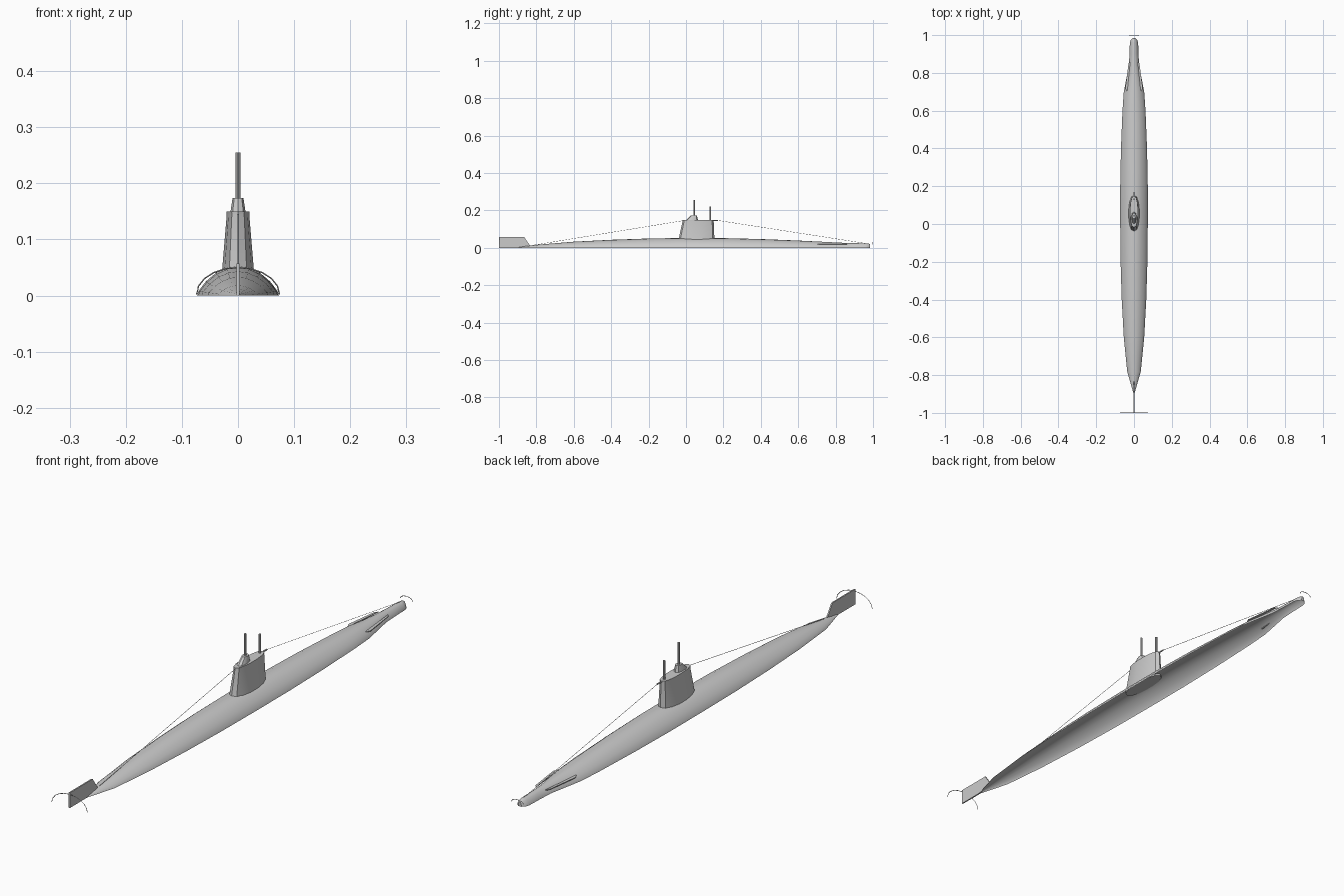
import bpy, bmesh, math
from mathutils import Vector

if "Cube" in bpy.data.objects:
    bpy.data.objects.remove(bpy.data.objects["Cube"])


def make(name, verts, faces, smooth=False):
    me = bpy.data.meshes.new(name)
    me.from_pydata(verts, [], faces)
    bm = bmesh.new()
    bm.from_mesh(me)
    bmesh.ops.remove_doubles(bm, verts=bm.verts, dist=1e-6)
    bmesh.ops.recalc_face_normals(bm, faces=bm.faces)
    bm.to_mesh(me)
    bm.free()
    ob = bpy.data.objects.new(name, me)
    bpy.context.collection.objects.link(ob)
    if smooth:
        bpy.ops.object.select_all(action='DESELECT')
        ob.select_set(True)
        bpy.context.view_layer.objects.active = ob
        bpy.ops.object.shade_smooth_by_angle(angle=math.radians(35))
    return ob


def loft(name, rings, closed=True, caps=True, smooth=True):
    n = len(rings[0])
    verts = [v for r in rings for v in r]
    faces = []
    for i in range(len(rings) - 1):
        for j in range(n if closed else n - 1):
            k = (j + 1) % n
            faces.append((i * n + j, i * n + k, (i + 1) * n + k, (i + 1) * n + j))
    if caps:
        faces += [tuple(range(n)), tuple(range((len(rings) - 1) * n, len(rings) * n))]
    return make(name, verts, faces, smooth)


def oval(y0, y1, half, z, n=14, power=0.75):
    cy, ry = (y0 + y1) / 2, (y1 - y0) / 2
    out = []
    for i in range(n):
        a = math.tau * i / n
        c, s = math.cos(a), math.sin(a)
        out.append((half * math.copysign(abs(s) ** power, s), cy + ry * c, z))
    return out


def tube(name, points, r, n=6):
    rings = []
    for i, p in enumerate(points):
        d = Vector(points[min(i + 1, len(points) - 1)]) - Vector(points[max(i - 1, 0)])
        d.normalize()
        u = d.cross(Vector((0.3, 0, 1) if abs(d.z) < 0.9 else (0, 1, 0))).normalized()
        w = d.cross(u)
        rings.append([Vector(p) + r * (u * math.cos(math.tau * k / n) + w * math.sin(math.tau * k / n))
                      for k in range(n)])
    return loft(name, rings)


def plate(name, profile, t):
    # vertical plate from a (y, z) outline, centred on x = 0
    return loft(name, [[(x, y, z) for y, z in profile] for x in (-t / 2, t / 2)], smooth=False)


# Hull above the waterline, open underneath: (y, half width, deck height)
stations = [(-0.90, 0.002, 0.004), (-0.78, 0.036, 0.018), (-0.60, 0.054, 0.033),
            (-0.40, 0.065, 0.043), (-0.20, 0.071, 0.050), (0.0, 0.073, 0.053),
            (0.20, 0.073, 0.052), (0.40, 0.069, 0.047), (0.60, 0.061, 0.039),
            (0.70, 0.054, 0.034), (0.84, 0.027, 0.027), (0.90, 0.024, 0.025),
            (0.96, 0.022, 0.024), (0.975, 0.017, 0.023), (0.985, 0.007, 0.018)]
section = [(1, 0), (0.96, 0.16), (0.78, 0.48), (0.53, 0.77), (0.27, 0.94), (0, 1)]
section += [(-x, z) for x, z in reversed(section[:-1])]
hull = loft("hull", [[(x * w, y, z * h) for x, z in section] for y, w, h in stations],
            closed=False, caps=False)
# Bow end closing face
make("bow_cap", [(x * 0.007, 0.985, z * 0.018) for x, z in section], [tuple(range(len(section)))])

# Stern fin
plate("stern_fin", [(-1, 0), (-1, 0.057), (-0.865, 0.057), (-0.835, 0.014), (-0.90, 0)], 0.005)


# Guard hoops at both ends
def hoop(name, y, half, z0, z1):
    pts = [(half * math.cos(math.pi * i / 10), y, z0 + (z1 - z0) * math.sin(math.pi * i / 10))
           for i in range(11)]
    tube(name, pts, 0.0012, 4)


hoop("stern_hoop", -0.9985, 0.074, 0.002, 0.050)
hoop("bow_hoop", 0.9985, 0.025, 0.018, 0.030)

# Folded bow planes
for side, label in ((1, "right"), (-1, "left")):
    outline = [(0.020, 0.86), (0.029, 0.85), (0.046, 0.72), (0.036, 0.70)]
    loft("bow_plane_" + label, [[(side * x, y, z) for x, y in outline] for z in (0.017, 0.020)],
         smooth=False)

# Conning tower and its upper fairing
loft("conning_tower", [oval(-0.04, 0.152, 0.029, 0.044), oval(-0.018, 0.148, 0.0205, 0.144),
                       oval(-0.018, 0.148, 0.021, 0.150)])
loft("tower_fairing", [oval(0.0, 0.064, 0.014, 0.149, 10), oval(0.028, 0.058, 0.010, 0.174, 10)])

# Periscope masts and the wire peg
for name, y, top in (("front_mast", 0.043, 0.255), ("rear_mast", 0.130, 0.220)):
    tube(name, [(0, y, 0.148), (0, y, top - 0.003), (0, y, top)], 0.0042, 10)
tube("wire_peg", [(0, 0.14, 0.147), (0, 0.170, 0.147)], 0.003, 8)

# Aerial wires
tube("stern_wire", [(0, -0.82, 0.014), (0, -0.012, 0.146)], 0.0008, 4)
tube("bow_wire", [(0, 0.168, 0.147), (0, 0.96, 0.024)], 0.0008, 4)
